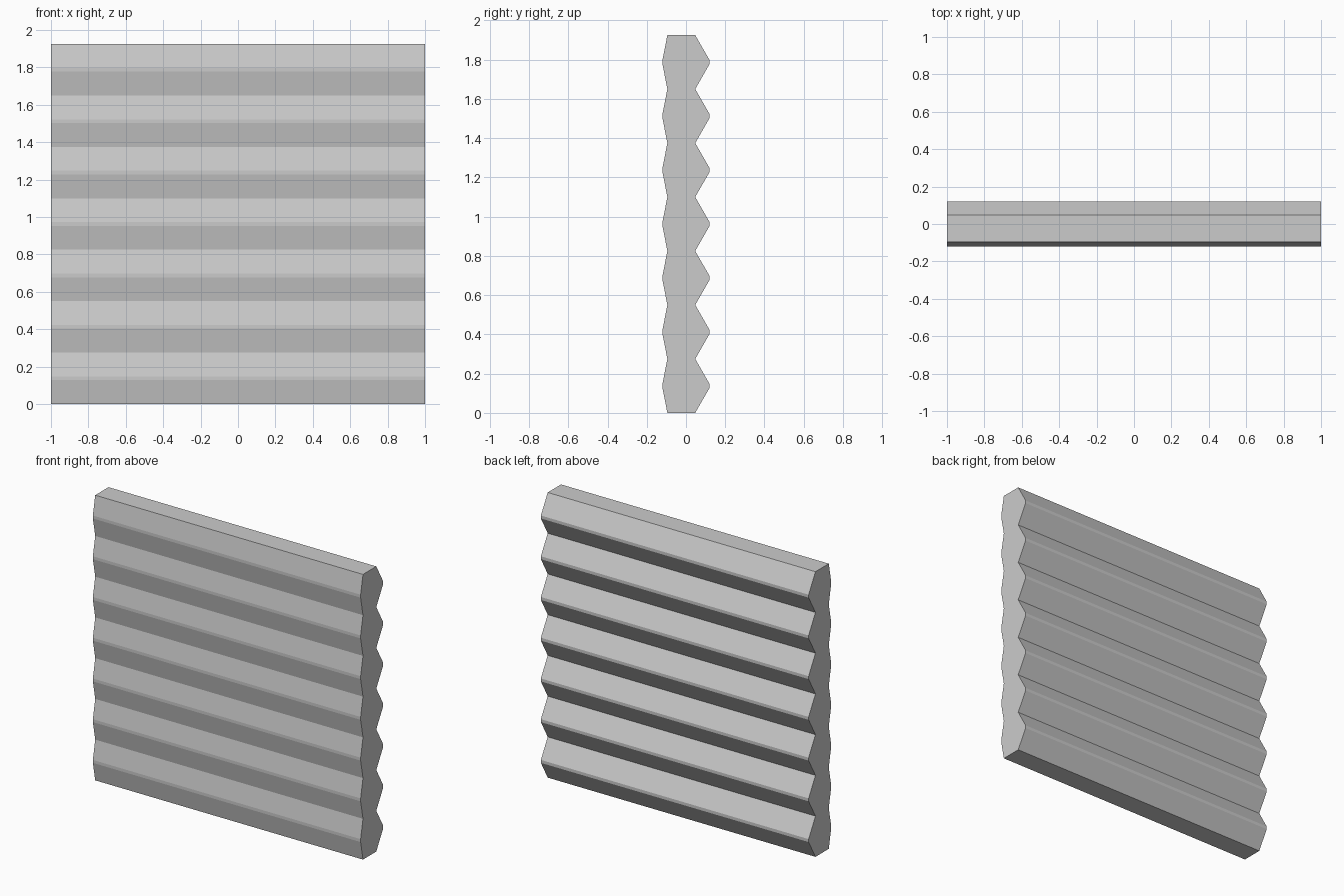
import bpy, bmesh

if "Cube" in bpy.data.objects:
    bpy.data.objects.remove(bpy.data.objects["Cube"])

LOGS = 7
PITCH = 0.275          # height of one log course
HALF_LEN = 1.0
FLAT = 0.01            # half height of the blunt ridge
FRONT_GROOVE, FRONT_RIDGE = -0.095, -0.12
BACK_GROOVE, BACK_RIDGE = 0.047, 0.12


def side_profile(groove, ridge):
    """Zigzag (y, z) outline of one wall face, bottom to top."""
    pts = [(groove, 0.0)]
    for i in range(LOGS):
        mid = (i + 0.5) * PITCH
        pts += [(ridge, mid - FLAT), (ridge, mid + FLAT), (groove, (i + 1) * PITCH)]
    return pts


# Closed cross-section: up the back, down the front
profile = side_profile(BACK_GROOVE, BACK_RIDGE) + side_profile(FRONT_GROOVE, FRONT_RIDGE)[::-1]

# Extrude the cross-section along x
bm = bmesh.new()
end = bm.faces.new([bm.verts.new((-HALF_LEN, y, z)) for y, z in profile])
ext = bmesh.ops.extrude_face_region(bm, geom=[end], use_keep_orig=True)
moved = [g for g in ext["geom"] if isinstance(g, bmesh.types.BMVert)]
bmesh.ops.translate(bm, verts=moved, vec=(2 * HALF_LEN, 0, 0))
bmesh.ops.recalc_face_normals(bm, faces=bm.faces)

mesh = bpy.data.meshes.new("log_wall")
bm.to_mesh(mesh)
bm.free()
wall = bpy.data.objects.new("log_wall", mesh)
bpy.context.collection.objects.link(wall)
